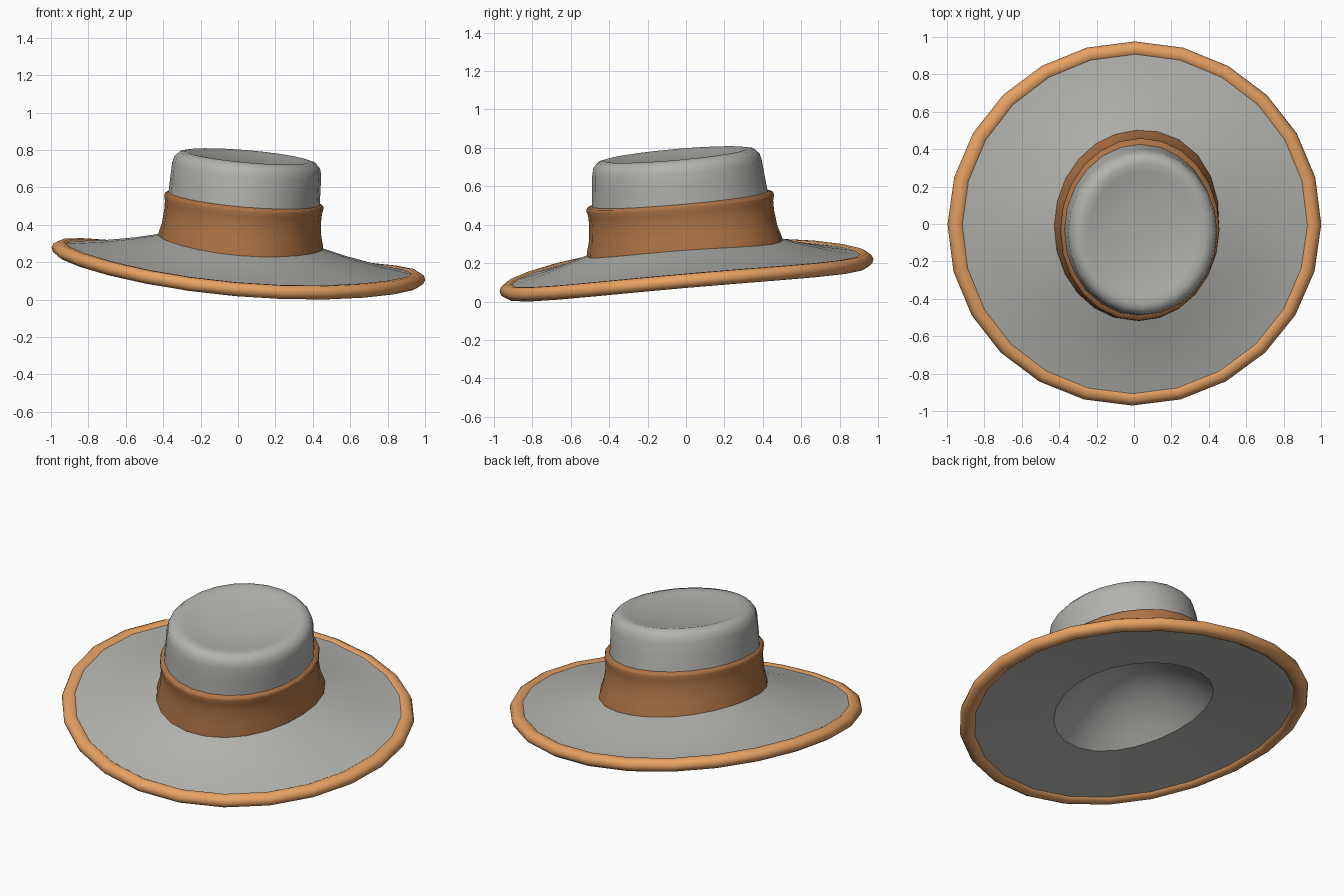
import bpy, bmesh, math
from mathutils import Matrix

if "Cube" in bpy.data.objects:
    bpy.data.objects.remove(bpy.data.objects["Cube"])

SEGMENTS = 24
TILT = (Matrix.Translation((0, 0, 0.167))
        @ Matrix.Rotation(math.radians(5), 4, 'Y')
        @ Matrix.Rotation(math.radians(5), 4, 'X'))


def material(name, color):
    m = bpy.data.materials.new(name)
    m.diffuse_color = (*color, 1)
    m.use_nodes = True
    m.node_tree.nodes["Principled BSDF"].inputs["Base Color"].default_value = m.diffuse_color
    return m


def loft(name, rings, mat, closed=False, cap=None, angle=40):
    """Skin oval rings (x radius, y radius, height, curl, corner bulge)."""
    bm = bmesh.new()
    loops = []
    for rx, ry, h, curl, *bulge in rings:
        loop = []
        for i in range(SEGMENTS):
            a = 2 * math.pi * i / SEGMENTS
            k = 1
            if bulge:
                k += bulge[0] * max(0, math.cos(a - math.pi / 4)) ** 5
            z = h + curl * math.cos(2 * a)
            loop.append(bm.verts.new((k * rx * math.cos(a),
                                      k * ry * math.sin(a), z)))
        loops.append(loop)
    pairs = list(zip(loops, loops[1:]))
    if closed:
        pairs.append((loops[-1], loops[0]))
    for lo, hi in pairs:
        for i in range(SEGMENTS):
            j = (i + 1) % SEGMENTS
            bm.faces.new((lo[i], lo[j], hi[j], hi[i]))
    if cap is not None:
        tip = bm.verts.new((0, 0, cap))
        for i in range(SEGMENTS):
            bm.faces.new((loops[-1][i], loops[-1][(i + 1) % SEGMENTS], tip))
    bm.transform(TILT)
    mesh = bpy.data.meshes.new(name)
    bm.to_mesh(mesh)
    bm.free()
    mesh.materials.append(mat)
    obj = bpy.data.objects.new(name, mesh)
    bpy.context.collection.objects.link(obj)
    bpy.ops.object.select_all(action='DESELECT')
    obj.select_set(True)
    bpy.context.view_layer.objects.active = obj
    bpy.ops.object.shade_smooth_by_angle(angle=math.radians(angle))
    return obj


felt = material("grey felt", (0.45, 0.45, 0.43))
band_brown = material("band brown", (0.43, 0.175, 0.06))
trim_tan = material("trim tan", (0.80, 0.36, 0.125))

# Upper brim and crown, from the outer edge to the dished top
loft("brim_and_crown", [
    (0.94, 0.92, 0.024, 0.027),
    (0.90, 0.885, 0.029, 0.025),
    (0.74, 0.755, 0.055, 0.021),
    (0.58, 0.625, 0.090, 0.016),
    (0.424, 0.488, 0.132, 0.0125),
    (0.412, 0.472, 0.22, 0.008),
    (0.406, 0.460, 0.37, 0.003),
    (0.403, 0.450, 0.46, 0),
    (0.400, 0.443, 0.535, 0),
    (0.391, 0.434, 0.571, 0),
    (0.366, 0.411, 0.596, 0),
    (0.333, 0.378, 0.603, 0),
    (0.295, 0.335, 0.594, 0),
    (0.200, 0.230, 0.577, 0),
    (0.100, 0.115, 0.571, 0),
], felt, cap=0.569)

# Underside of the brim, facing down
loft("brim_underside", [
    (0.425, 0.49, 0.020, 0.016),
    (0.66, 0.69, 0.000, 0.021),
    (0.94, 0.92, -0.024, 0.027),
], felt)

# Rounded hollow inside the crown
hollow = [(0.425 * t, 0.49 * t, 0.02 + 0.24 * (1 - t * t), 0.016 * t * t)
          for t in (0.15, 0.3, 0.45, 0.6, 0.75, 0.88, 1.0)]
inner = loft("crown_hollow", hollow[::-1], felt, cap=0.26)
inner.data.flip_normals()

# Cloth band wrapped around the crown
loft("band", [
    (0.441, 0.509, 0.118, 0.0125, 0.055),
    (0.439, 0.506, 0.145, 0.012, 0.05),
    (0.426, 0.490, 0.200, 0.009, 0.035),
    (0.420, 0.482, 0.280, 0.006, 0.015),
    (0.421, 0.483, 0.325, 0.004, 0.01),
    (0.427, 0.490, 0.352, 0.003, 0.01),
    (0.424, 0.486, 0.368, 0.003, 0.01),
    (0.403, 0.456, 0.374, 0.003, 0),
], band_brown, angle=80)

# Rolled trim around the brim edge
section = [2 * math.pi * k / 10 for k in range(10)]
loft("brim_trim", [
    (0.956 + 0.047 * math.cos(a), 0.934 + 0.043 * math.cos(a),
     -0.003 + 0.038 * math.sin(a), 0.028) for a in section
], trim_tan, closed=True, angle=60)
